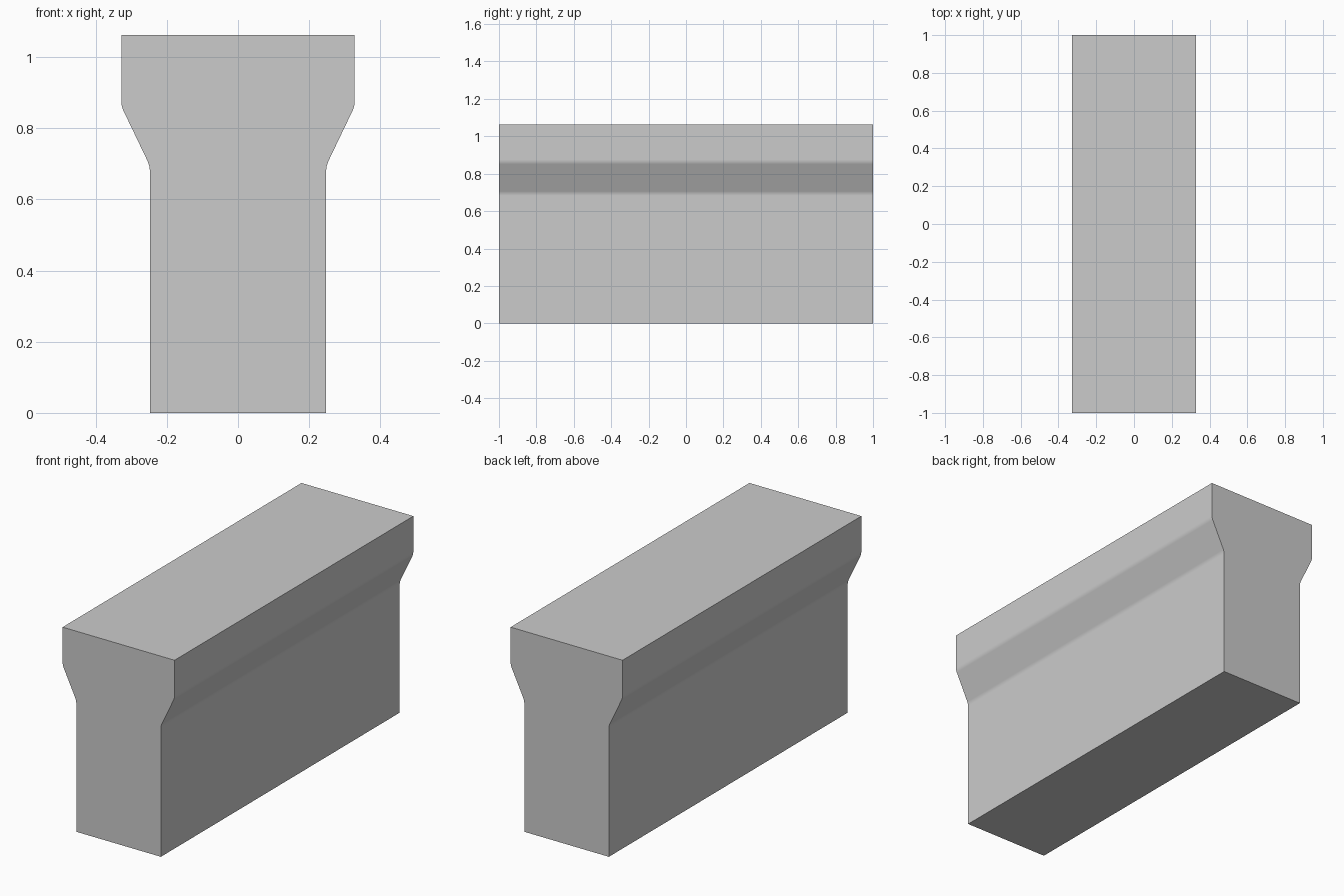
import bpy, bmesh, math

if "Cube" in bpy.data.objects:
    bpy.data.objects.remove(bpy.data.objects["Cube"])

# Right half of the flared cross-section (x, z), mirrored for the left
half = [(0.248, 0.0), (0.248, 0.695), (0.328, 0.862), (0.328, 1.063)]
profile = half + [(-x, z) for x, z in reversed(half)]

# Extrude the section along y
bm = bmesh.new()
face = bm.faces.new([bm.verts.new((x, -1, z)) for x, z in profile])
ext = bmesh.ops.extrude_face_region(bm, geom=[face])
bmesh.ops.translate(bm, vec=(0, 2, 0),
                    verts=[g for g in ext["geom"] if isinstance(g, bmesh.types.BMVert)])
bmesh.ops.recalc_face_normals(bm, faces=bm.faces[:])

# Slightly soften the four lengthwise bends of the flare
bends = [e for e in bm.edges
         if abs(e.verts[0].co.y - e.verts[1].co.y) > 1 and 0.5 < e.verts[0].co.z < 1.0]
bmesh.ops.bevel(bm, geom=bends, offset=0.012, segments=2, profile=0.5, affect='EDGES')

mesh = bpy.data.meshes.new("flared_wall")
bm.to_mesh(mesh)
bm.free()
wall = bpy.data.objects.new("flared_wall", mesh)
bpy.context.collection.objects.link(wall)

# Smooth the bends, keep the box corners and ends sharp
bpy.context.view_layer.objects.active = wall
wall.select_set(True)
bpy.ops.object.shade_smooth_by_angle(angle=math.radians(30))
weighted = wall.modifiers.new("weighted_normals", 'WEIGHTED_NORMAL')
weighted.keep_sharp = True
